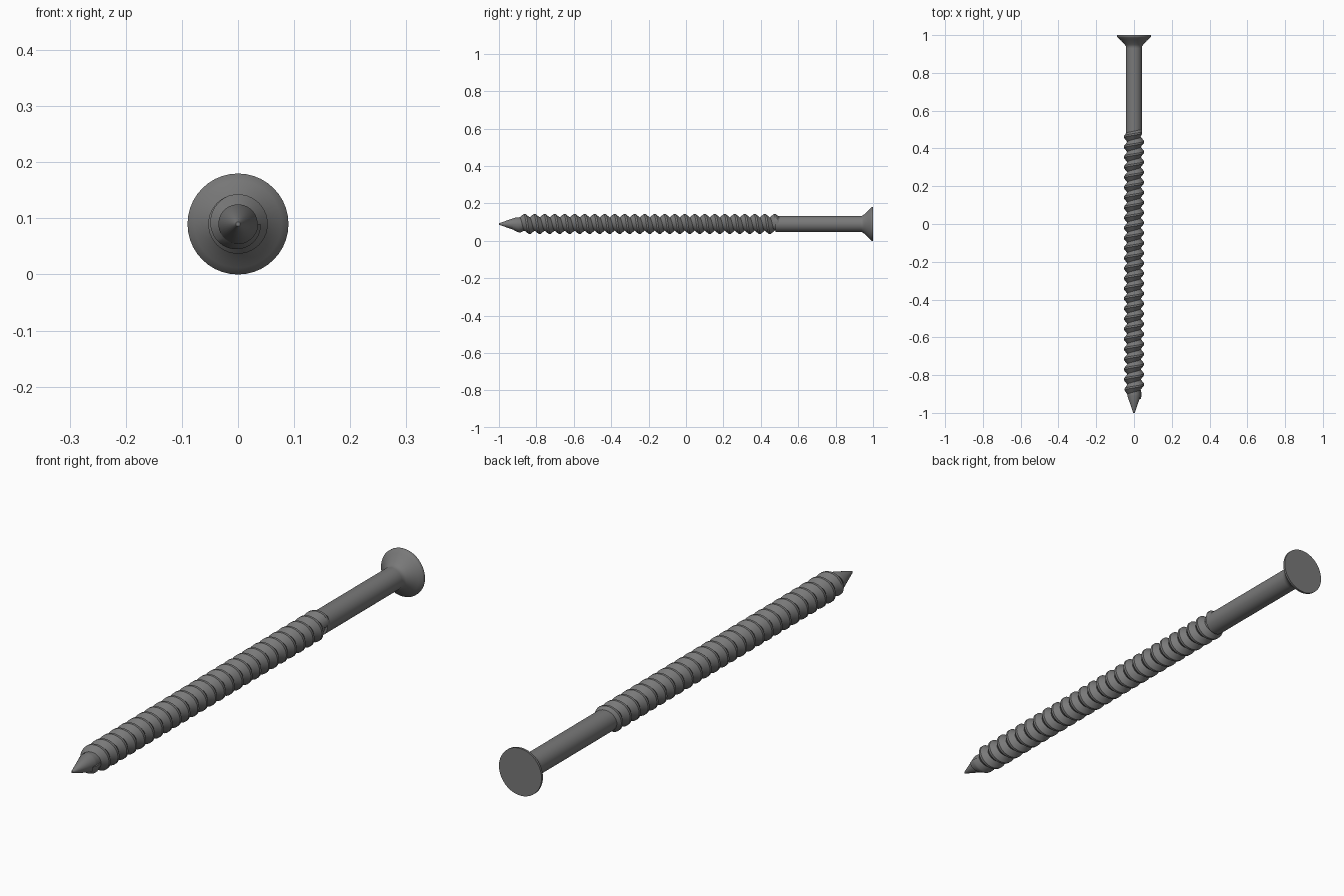
import bpy, bmesh, math

if "Cube" in bpy.data.objects:
    bpy.data.objects.remove(bpy.data.objects["Cube"])

AXIS_Z = 0.09      # height of the screw axis
SEG = 40           # sides around the axis
PITCH = 0.0535
CORE, CREST = 0.035, 0.053

steel = bpy.data.materials.new("dark steel")
steel.diffuse_color = (0.19, 0.19, 0.19, 1)
steel.use_nodes = True
steel.node_tree.nodes["Principled BSDF"].inputs["Base Color"].default_value = steel.diffuse_color


def point(r, y, t):
    return (-r * math.cos(t), y, AXIS_Z + r * math.sin(t))


def finish(name, bm):
    mesh = bpy.data.meshes.new(name)
    bm.to_mesh(mesh)
    bm.free()
    mesh.materials.append(steel)
    obj = bpy.data.objects.new(name, mesh)
    bpy.context.collection.objects.link(obj)
    bpy.ops.object.select_all(action='DESELECT')
    obj.select_set(True)
    bpy.context.view_layer.objects.active = obj
    bpy.ops.object.shade_smooth_by_angle(angle=math.radians(30))


def lathe(name, profile):
    """Turn (y, radius) points around the screw axis and cap both ends."""
    bm = bmesh.new()
    rings = [[bm.verts.new(point(r, y, 2 * math.pi * i / SEG)) for i in range(SEG)]
             for y, r in profile]
    for a, b in zip(rings, rings[1:]):
        for i in range(SEG):
            k = (i + 1) % SEG
            bm.faces.new((a[i], a[k], b[k], b[i]))
    bm.faces.new(rings[0][::-1])
    bm.faces.new(rings[-1])
    finish(name, bm)


def thread(name, end_y, turns):
    """Sweep a ridge along a right-handed helix, fading out at its ends."""
    bm = bmesh.new()
    steps = int(turns * SEG)
    rows = []
    for i in range(steps + 1):
        t = math.pi - 2 * math.pi * (steps - i) / SEG
        y = end_y - PITCH * (steps - i) / SEG
        fade = min(1, 0.3 + i / SEG, 0.4 + (steps - i) / (SEG * 0.25))
        top = CORE + (CREST - CORE) * fade
        ridge = ((-0.5, CORE), (-0.09, top), (0.09, top), (0.5, CORE))
        rows.append([bm.verts.new(point(r, y + d * PITCH, t)) for d, r in ridge])
    for a, b in zip(rows, rows[1:]):
        for j in range(3):
            bm.faces.new((a[j], b[j], b[j + 1], a[j + 1]))
    bm.faces.new(rows[0])
    bm.faces.new(rows[-1][::-1])
    finish(name, bm)


# Pointed tip and the core under the thread
lathe("tip_and_core", [(-1.0, 0.004), (-0.91, CORE), (-0.9, CORE - 0.0008),
                       (0.49, CORE - 0.0008)])

# Helical thread
thread("thread", 0.488, 26)

# Plain shank flaring into the countersunk head
flare = [(0.94 + 0.05 * u, 0.043 + 0.046 * u ** 1.25)
         for u in (0, 0.15, 0.35, 0.6, 0.8, 1)]
lathe("shank_and_head", [(0.478, 0.043), (0.93, 0.043)] + flare
      + [(0.992, 0.09), (1.0, 0.09)])
